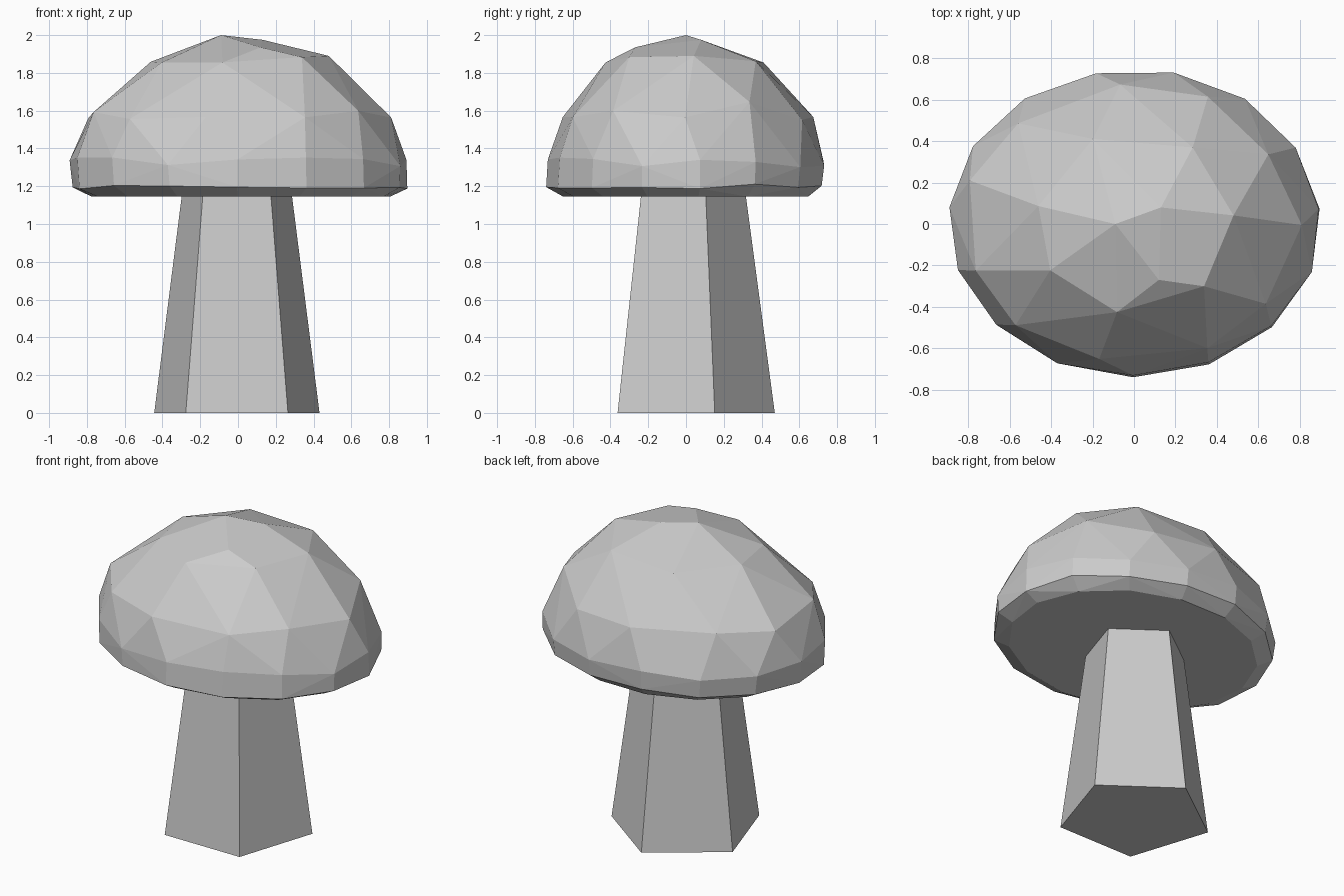
import bpy, bmesh, math, random

if "Cube" in bpy.data.objects:
    bpy.data.objects.remove(bpy.data.objects["Cube"], do_unlink=True)
random.seed(4)

# One plain grey for the whole mushroom
GREY = (0.6, 0.6, 0.6, 1)
grey = bpy.data.materials.new("stone grey")
grey.use_nodes = True
grey.diffuse_color = GREY
grey.node_tree.nodes["Principled BSDF"].inputs["Base Color"].default_value = GREY


def finish(name, bm):
    bmesh.ops.recalc_face_normals(bm, faces=bm.faces)
    mesh = bpy.data.meshes.new(name)
    bm.to_mesh(mesh)
    bm.free()
    mesh.materials.append(grey)
    obj = bpy.data.objects.new(name, mesh)
    bpy.context.collection.objects.link(obj)
    return obj


# Stem: tapered five-sided column, one corner to the back
bm = bmesh.new()
rings = []
for radius, z in ((0.46, 0), (0.30, 1.2)):
    ring = []
    for i in range(5):
        a = math.pi / 2 + i * math.tau / 5
        ring.append(bm.verts.new((radius * math.cos(a) - 0.006, radius * math.sin(a) + 0.01, z)))
    bm.faces.new(ring)
    rings.append(ring)
for i in range(5):
    j = (i + 1) % 5
    bm.faces.new((rings[0][i], rings[0][j], rings[1][j], rings[1][i]))
finish("stem", bm)

# Cap: uneven rings of points wrapped in a faceted hull
# sides, start angle, height, reach to -x, +x, -y, +y, jitter in height
CAP = [
    (15, 0.1, 1.145, 0.78, 0.81, 0.65, 0.66, 0),
    (15, 0.1, 1.20, 0.88, 0.90, 0.74, 0.735, 0.015),
    (15, 0.1, 1.325, 0.90, 0.90, 0.735, 0.745, 0.03),
    (11, 0.0, 1.60, 0.81, 0.79, 0.65, 0.66, 0.05),
    (7, 0.15, 1.86, 0.47, 0.50, 0.43, 0.45, 0.03),
]
bm = bmesh.new()
for n, start, z, left, right, front, back, lift in CAP:
    for i in range(n):
        a = start + (i + random.uniform(-0.12, 0.12) * (n < 15)) * math.tau / n
        c, s = math.cos(a), math.sin(a)
        dz = random.uniform(-lift, lift)
        shrink = 1 - dz * (z - 1.145) * 1.6
        bm.verts.new((c * (right if c > 0 else left) * shrink,
                      s * (back if s > 0 else front) * shrink, z + dz))
for peak in ((-0.09, 0, 2), (0.13, 0.08, 1.975), (0.12, -0.27, 1.935)):
    bm.verts.new(peak)
hull = bmesh.ops.convex_hull(bm, input=bm.verts)
loose = [v for v in bm.verts if not v.link_faces]
bmesh.ops.delete(bm, geom=loose, context="VERTS")
bmesh.ops.dissolve_limit(bm, angle_limit=math.radians(2), verts=bm.verts, edges=bm.edges)
finish("cap", bm)
